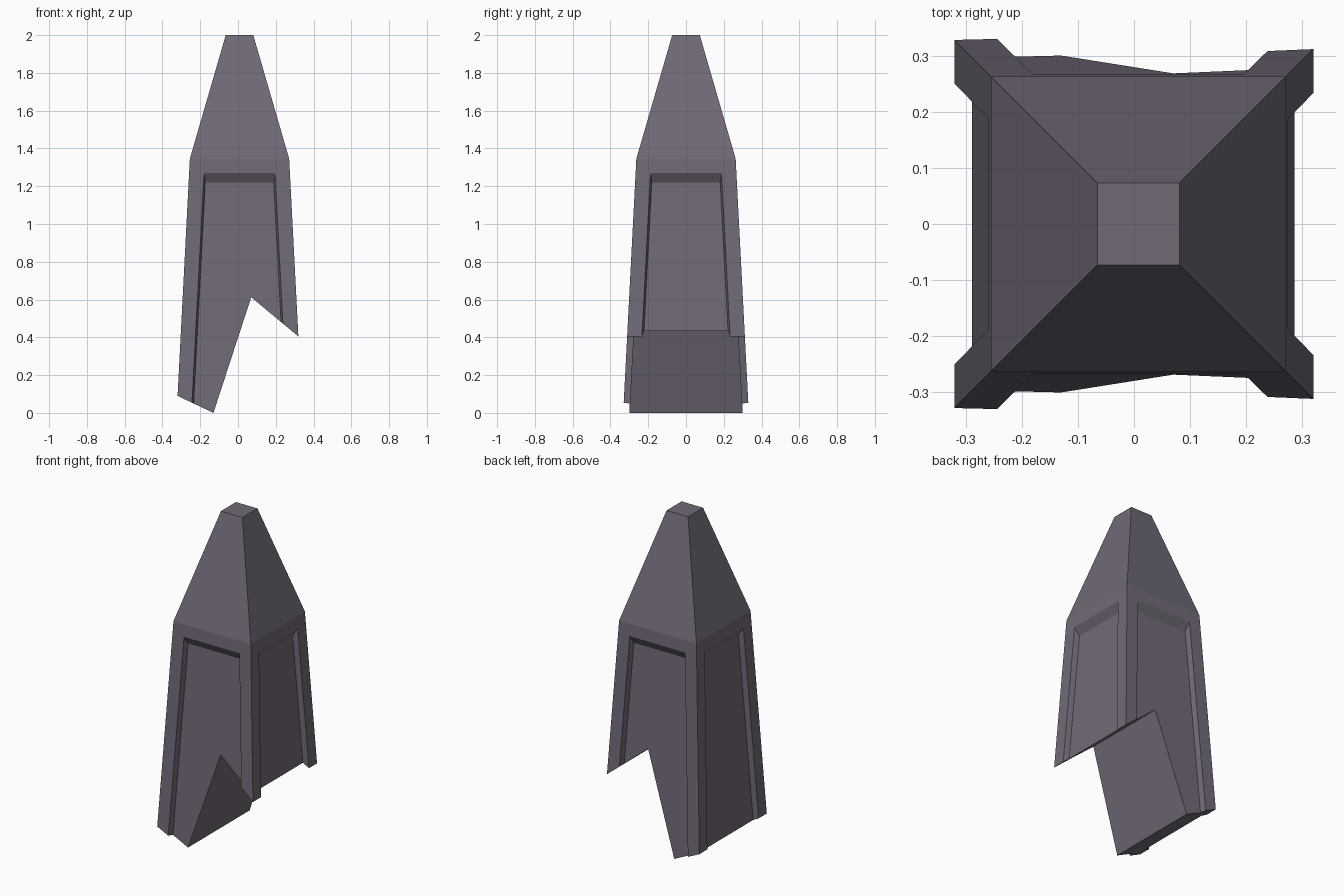
import bpy, bmesh
from mathutils import Vector

if "Cube" in bpy.data.objects:
    bpy.data.objects.remove(bpy.data.objects["Cube"])

AXIS = 0.008      # slight sideways offset of the spire's axis
SHOULDER = 1.345  # height where the shaft meets the pointed cap
TAPER = 0.0518

stone = bpy.data.materials.new("dusky stone")
stone.use_nodes = True
colour = (0.165, 0.143, 0.185, 1)
stone.diffuse_color = colour
stone.node_tree.nodes["Principled BSDF"].inputs["Base Color"].default_value = colour


def shaft_half(z):
    return 0.263 + TAPER * (SHOULDER - z)


def make_object(name, bm):
    bmesh.ops.recalc_face_normals(bm, faces=bm.faces)
    mesh = bpy.data.meshes.new(name)
    bm.to_mesh(mesh)
    bm.free()
    mesh.materials.append(stone)
    obj = bpy.data.objects.new(name, mesh)
    bpy.context.collection.objects.link(obj)
    return obj


# Closed stack of four-cornered rings
def loft(bm, rings):
    rings = [[bm.verts.new(co) for co in ring] for ring in rings]
    bm.faces.new(rings[0])
    bm.faces.new(rings[-1])
    for low, high in zip(rings, rings[1:]):
        for i in range(4):
            j = (i + 1) % 4
            bm.faces.new((low[i], low[j], high[j], high[i]))


# Square tapered shaft with its pointed, flat-topped cap
bm = bmesh.new()
loft(bm, [[(AXIS + sx * h, sy * h, z) for sx, sy in ((-1, -1), (1, -1), (1, 1), (-1, 1))]
          for z, h in ((-0.1, shaft_half(-0.1)), (SHOULDER, 0.263), (2, 0.073))])
spire = make_object("spire", bm)


# Recessed panel with bevelled rim; out and across are the side's directions
def panel_cutter(out, across):
    floor, mouth = [], []
    for s, z_in, z_out in ((-1, -0.2, -0.2), (1, -0.2, -0.2), (1, 1.22, 1.27), (-1, 1.22, 1.27)):
        rim = (across * s * (0.188 + 0.0525 * (1.27 - z_out))
               + out * shaft_half(z_out) + Vector((AXIS, 0, z_out)))
        inner = (across * s * (0.181 + 0.0525 * (1.22 - z_in))
                 + out * (shaft_half(z_in) - 0.0325) + Vector((AXIS, 0, z_in)))
        floor.append(inner)
        mouth.append(rim + (rim - inner))
    bm = bmesh.new()
    loft(bm, [floor, mouth])
    bmesh.ops.triangulate(bm, faces=bm.faces)
    return make_object("panel_cutter", bm)


# Broken zigzag underside, running straight through from front to back
def underside_cutter():
    bm = bmesh.new()
    outline = ((-0.5, 0.175), (-0.13, 0), (0.07, 0.612), (0.5, 0.255), (0.5, -0.5), (-0.5, -0.5))
    face = bm.faces.new([bm.verts.new((x, -0.6, z)) for x, z in outline])
    grown = bmesh.ops.extrude_face_region(bm, geom=[face])["geom"]
    moved = [v for v in grown if isinstance(v, bmesh.types.BMVert)]
    bmesh.ops.translate(bm, verts=moved, vec=(0, 1.2, 0))
    bm.faces.new([v for v in bm.verts if v not in moved]) if face not in bm.faces else None
    return make_object("underside_cutter", bm)


# Carve the spire and discard the cutters
X, Y = Vector((1, 0, 0)), Vector((0, 1, 0))
cutters = [panel_cutter(out, across) for out, across in ((-Y, X), (Y, X), (-X, Y), (X, Y))]
cutters.append(underside_cutter())
bpy.context.view_layer.objects.active = spire
for cutter in cutters:
    cutter.hide_render = True
    carve = spire.modifiers.new("carve", "BOOLEAN")
    carve.operation = "DIFFERENCE"
    carve.solver = "EXACT"
    carve.object = cutter
    bpy.ops.object.modifier_apply(modifier=carve.name)
    bpy.data.objects.remove(cutter)
